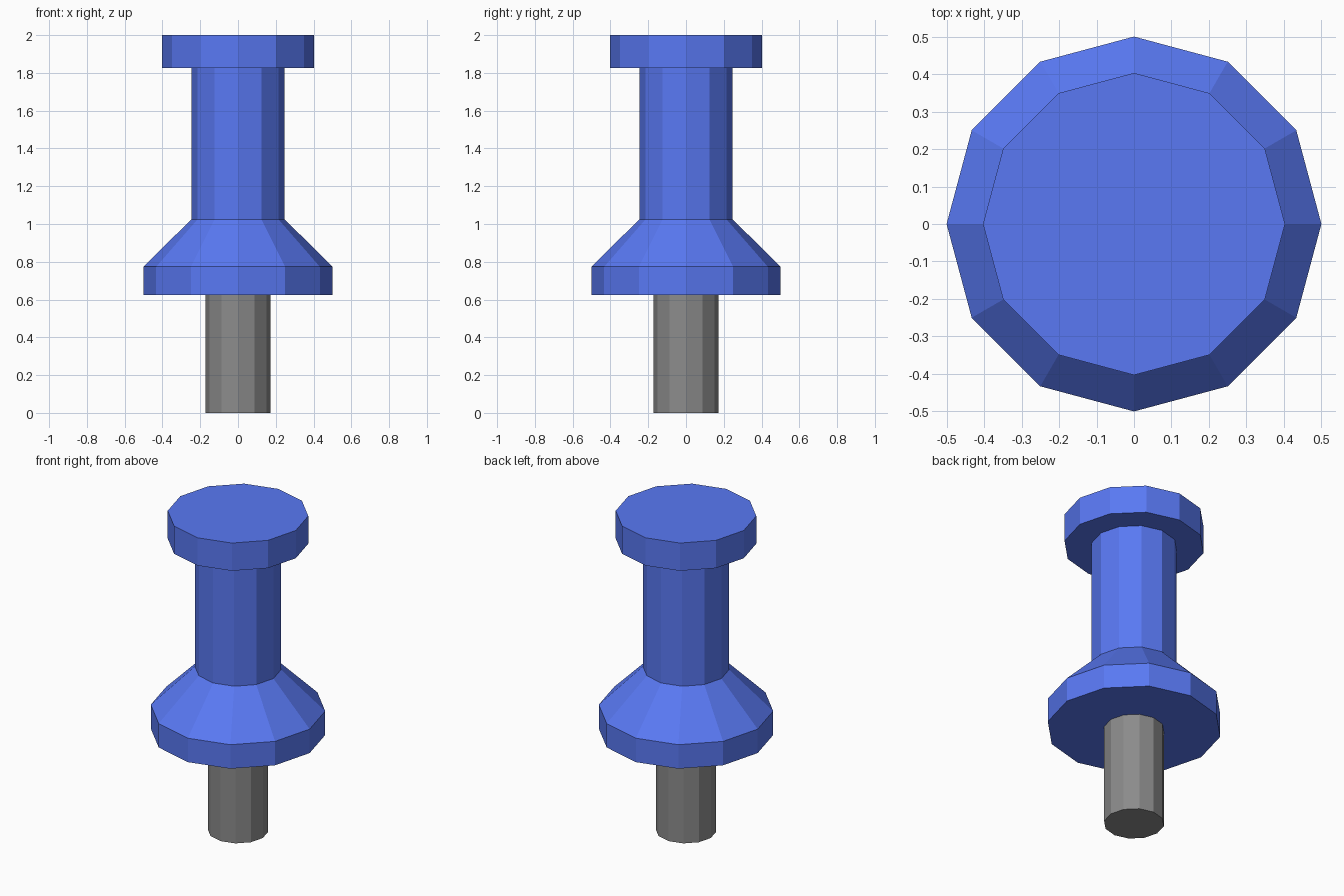
import bpy, bmesh
from math import cos, sin, tau

if "Cube" in bpy.data.objects:
    bpy.data.objects.remove(bpy.data.objects["Cube"])

SIDES = 12


def lathe(name, profile, color):
    """Spin a (radius, z) profile into a closed, flat-faced solid."""
    bm = bmesh.new()
    rings = [[bm.verts.new((r * cos(tau * i / SIDES), r * sin(tau * i / SIDES), z))
              for i in range(SIDES)] for r, z in profile]
    for low, high in zip(rings, rings[1:]):
        for i in range(SIDES):
            j = (i + 1) % SIDES
            bm.faces.new((low[i], low[j], high[j], high[i]))
    bm.faces.new(rings[0][::-1])
    bm.faces.new(rings[-1])
    mesh = bpy.data.meshes.new(name)
    bm.to_mesh(mesh)
    bm.free()
    mat = bpy.data.materials.new(name + "_color")
    mat.diffuse_color = (*color, 1)
    mat.use_nodes = True
    mat.node_tree.nodes["Principled BSDF"].inputs["Base Color"].default_value = mat.diffuse_color
    mesh.materials.append(mat)
    obj = bpy.data.objects.new(name, mesh)
    bpy.context.collection.objects.link(obj)
    return obj


# Blue grip: flared collar, straight neck and wide cap
lathe("grip", [(0.5, 0.623), (0.5, 0.774), (0.247, 1.025), (0.247, 1.825),
               (0.403, 1.825), (0.403, 2.0)], (0.1, 0.19, 0.9))

# Grey metal pin under the collar
lathe("pin", [(0.173, 0.0), (0.173, 0.623)], (0.26, 0.26, 0.26))
